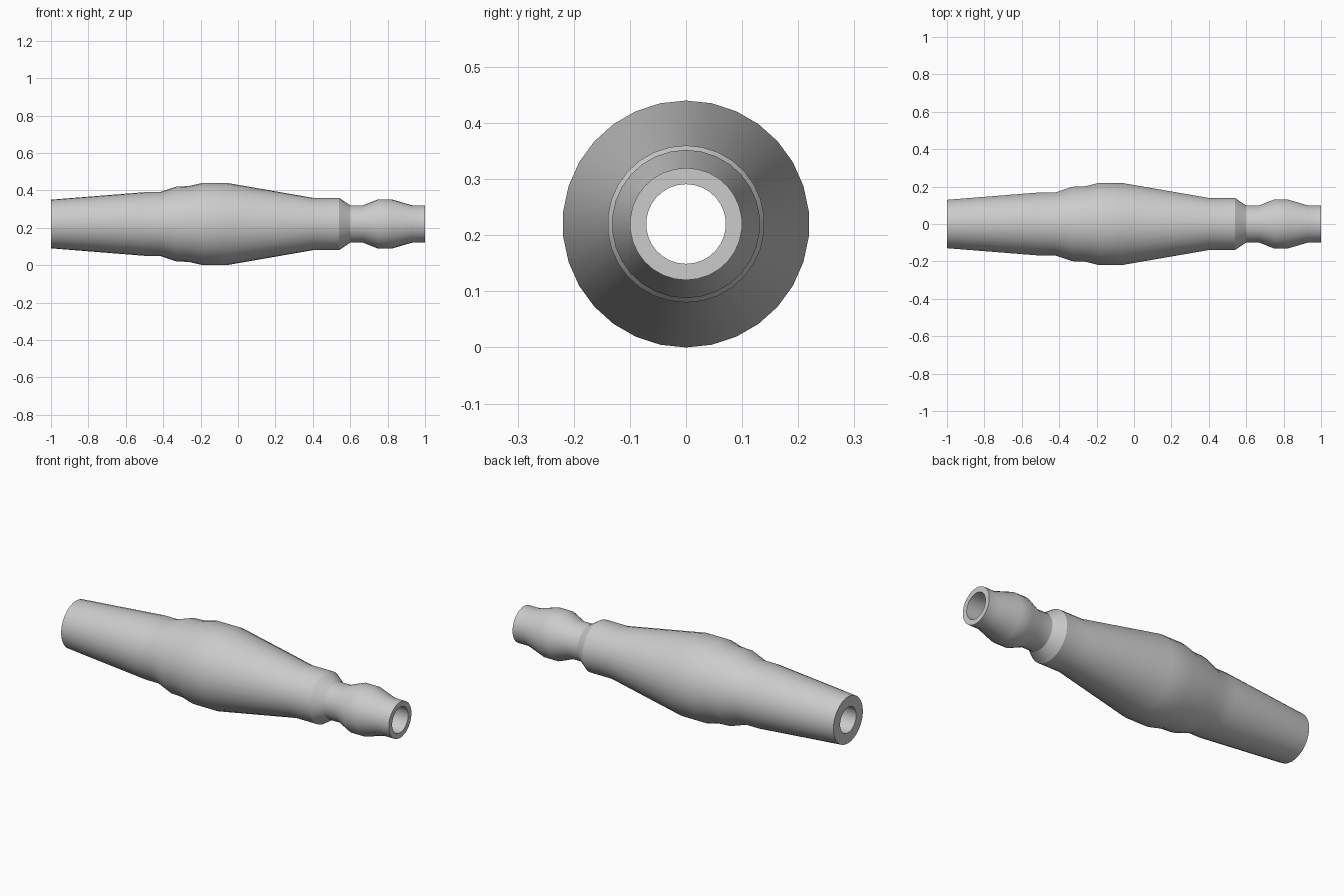
import bpy, bmesh, math

cube = bpy.data.objects.get("Cube")
if cube:
    bpy.data.objects.remove(cube, do_unlink=True)

SIDES = 30
AXIS_Z = 0.22
BORE = 0.071

# Single plain grey material
grey = bpy.data.materials.new("plain_grey")
grey.use_nodes = True
colour = (0.6, 0.6, 0.6, 1)
grey.diffuse_color = colour
grey.node_tree.nodes["Principled BSDF"].inputs["Base Color"].default_value = colour

# Outer profile as (position along x, radius), closed by the bore
outer = [(-1, 0.13), (-0.5, 0.17), (-0.42, 0.17), (-0.33, 0.20), (-0.26, 0.203),
         (-0.19, 0.22), (-0.06, 0.22), (0.40, 0.14), (0.54, 0.14), (0.60, 0.10),
         (0.67, 0.10), (0.75, 0.132), (0.82, 0.132), (0.93, 0.10), (1, 0.10)]
profile = outer + [(1, BORE), (-1, BORE)]

# Turn the closed profile around the long axis
bm = bmesh.new()
rings = []
for x, r in profile:
    ring = []
    for i in range(SIDES):
        a = math.tau * i / SIDES
        ring.append(bm.verts.new((x, r * math.sin(a), AXIS_Z + r * math.cos(a))))
    rings.append(ring)
for ring, following in zip(rings, rings[1:] + rings[:1]):
    for i in range(SIDES):
        j = (i + 1) % SIDES
        bm.faces.new((ring[i], ring[j], following[j], following[i]))
bmesh.ops.recalc_face_normals(bm, faces=bm.faces)

mesh = bpy.data.meshes.new("hollow_sleeve")
bm.to_mesh(mesh)
bm.free()
mesh.materials.append(grey)
sleeve = bpy.data.objects.new("hollow_sleeve", mesh)
bpy.context.collection.objects.link(sleeve)

# Smooth walls with crisp rims and shoulder
bpy.ops.object.select_all(action="DESELECT")
sleeve.select_set(True)
bpy.context.view_layer.objects.active = sleeve
bpy.ops.object.shade_smooth_by_angle(angle=math.radians(30))
